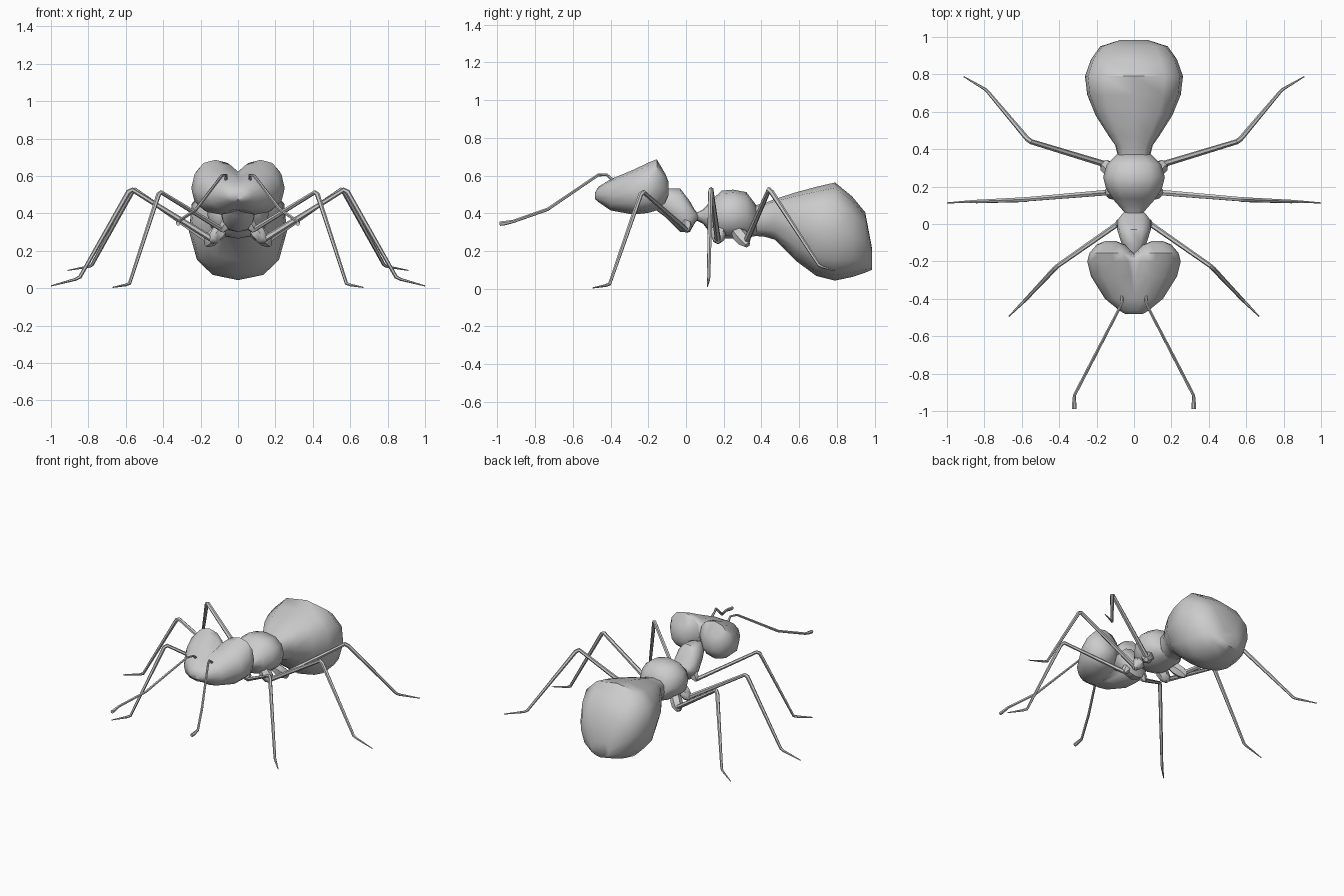
import bpy, bmesh, math
from mathutils import Vector


def finish(name, bm, mirror=False, bisect=False, angle=50):
    bmesh.ops.recalc_face_normals(bm, faces=bm.faces)
    me = bpy.data.meshes.new(name)
    bm.to_mesh(me)
    bm.free()
    ob = bpy.data.objects.new(name, me)
    bpy.context.collection.objects.link(ob)
    bpy.ops.object.select_all(action='DESELECT')
    bpy.context.view_layer.objects.active = ob
    ob.select_set(True)
    bpy.ops.object.shade_smooth_by_angle(angle=math.radians(angle))
    if mirror:
        m = ob.modifiers.new("Mirror", 'MIRROR')
        m.use_bisect_axis[0] = bisect
        m.use_clip = bisect
    return ob


def skin(bm, rings):
    vs = [[bm.verts.new(p) for p in r] for r in rings]
    n = len(vs[0])
    for a, b in zip(vs, vs[1:]):
        for i in range(n):
            j = (i + 1) % n
            bm.faces.new((a[i], a[j], b[j], b[i]))
    bm.faces.new(vs[0])
    bm.faces.new(vs[-1][::-1])


def spow(v, p):
    return math.copysign(abs(v) ** p, v)


def body(name, sections, n=12, power=0.9, egg=0.0, xc=None, **kw):
    """Loft along y: each section is (y, z_bottom, z_top, half_width)."""
    rings = []
    for k, (y, lo, hi, w) in enumerate(sections):
        cx, ring = (xc[k] if xc else 0), []
        for i in range(n):
            a = 2 * math.pi * i / n
            c, s = spow(math.cos(a), power), spow(math.sin(a), power)
            ring.append((cx + w * c * (1 + egg * s), y, (lo + hi) / 2 + (hi - lo) / 2 * s))
        rings.append(ring)
    bm = bmesh.new()
    skin(bm, rings)
    return finish(name, bm, **kw)


def limb(name, points, n=6):
    """Tapered tube through (x, y, z, radius) points, mirrored in x."""
    ps = [Vector(p[:3]) for p in points]
    rings = []
    for k, p in enumerate(ps):
        d0 = (p - ps[max(k - 1, 0)]).normalized()
        d1 = (ps[min(k + 1, len(ps) - 1)] - p).normalized()
        t = (d0 + d1).normalized()
        u = t.cross(Vector((0.6, 1, 0.1)) if abs(t.x) > 0.9 else Vector((1, 0.2, 0))).normalized()
        if k and u.dot(prev) < 0:
            u = -u
        if k:
            u = (prev - t * prev.dot(t)).normalized()
        prev, v = u, t.cross(u)
        r = points[k][3]
        rings.append([p + r * (math.cos(2 * math.pi * i / n) * u + math.sin(2 * math.pi * i / n) * v)
                      for i in range(n)])
    bm = bmesh.new()
    skin(bm, rings)
    return finish(name, bm, mirror=True)


# Abdomen
body("abdomen", [(0.36, 0.28, 0.44, 0.085), (0.42, 0.275, 0.455, 0.10), (0.47, 0.26, 0.475, 0.135),
                 (0.58, 0.15, 0.51, 0.205), (0.69, 0.068, 0.54, 0.25), (0.79, 0.043, 0.563, 0.262),
                 (0.88, 0.062, 0.49, 0.23), (0.95, 0.085, 0.405, 0.18), (0.985, 0.10, 0.22, 0.07)],
     power=0.8, egg=0.1)

# Rear and front thorax, joined by a thin waist
body("rear_thorax", [(0.05, 0.365, 0.40, 0.04), (0.09, 0.345, 0.42, 0.075), (0.135, 0.285, 0.47, 0.115),
                     (0.19, 0.265, 0.52, 0.15), (0.25, 0.265, 0.525, 0.165), (0.32, 0.27, 0.512, 0.145),
                     (0.375, 0.28, 0.44, 0.09)])
body("front_thorax", [(-0.19, 0.44, 0.49, 0.02), (-0.11, 0.38, 0.53, 0.065), (-0.03, 0.30, 0.53, 0.09),
                      (0.02, 0.30, 0.465, 0.088), (0.045, 0.345, 0.42, 0.07), (0.065, 0.37, 0.395, 0.05)])

# Heart-shaped head: one lobe cut at the centre and mirrored
body("head", [(-0.482, 0.475, 0.51, 0.04), (-0.465, 0.46, 0.54, 0.06), (-0.40, 0.415, 0.58, 0.11),
              (-0.28, 0.393, 0.63, 0.14), (-0.20, 0.402, 0.668, 0.142), (-0.155, 0.415, 0.686, 0.118),
              (-0.11, 0.455, 0.61, 0.075), (-0.092, 0.495, 0.565, 0.03)],
     xc=[0.005, 0.015, 0.045, 0.09, 0.108, 0.12, 0.125, 0.125], mirror=True, bisect=True)

# Legs: femur, tibia, foot
limb("front_leg", [(0.08, 0.005, 0.31, 0.014), (0.41, -0.225, 0.512, 0.012), (0.425, -0.24, 0.50, 0.013),
                   (0.58, -0.405, 0.025, 0.009), (0.60, -0.425, 0.017, 0.008), (0.67, -0.495, 0.004, 0.003)])
limb("middle_leg", [(0.12, 0.17, 0.25, 0.017), (0.565, 0.133, 0.525, 0.013), (0.585, 0.13, 0.515, 0.014),
                    (0.845, 0.12, 0.06, 0.010), (0.87, 0.12, 0.047, 0.008), (1.0, 0.113, 0.012, 0.003)])
limb("hind_leg", [(0.14, 0.315, 0.24, 0.017), (0.55, 0.44, 0.525, 0.014), (0.57, 0.455, 0.51, 0.014),
                  (0.78, 0.705, 0.125, 0.009), (0.795, 0.72, 0.116, 0.008), (0.91, 0.788, 0.095, 0.003)])

# Leg bases
limb("front_hip", [(0.03, 0.0, 0.39, 0.02), (0.05, 0.0, 0.365, 0.032), (0.075, 0.003, 0.325, 0.028),
                   (0.088, 0.005, 0.302, 0.012)])
limb("middle_hip", [(0.07, 0.17, 0.34, 0.03), (0.10, 0.17, 0.30, 0.042), (0.13, 0.17, 0.265, 0.035),
                    (0.15, 0.168, 0.25, 0.014)])
limb("hind_hip", [(0.09, 0.26, 0.31, 0.025), (0.12, 0.285, 0.285, 0.04), (0.15, 0.31, 0.255, 0.038),
                  (0.17, 0.325, 0.23, 0.016)])

# Antennae with small clubs
limb("antenna", [(0.065, -0.385, 0.55, 0.012), (0.065, -0.39, 0.578, 0.009), (0.063, -0.42, 0.604, 0.007),
                 (0.085, -0.465, 0.603, 0.008), (0.225, -0.735, 0.42, 0.009), (0.318, -0.915, 0.357, 0.009),
                 (0.32, -0.965, 0.347, 0.012), (0.32, -0.988, 0.345, 0.012)])
